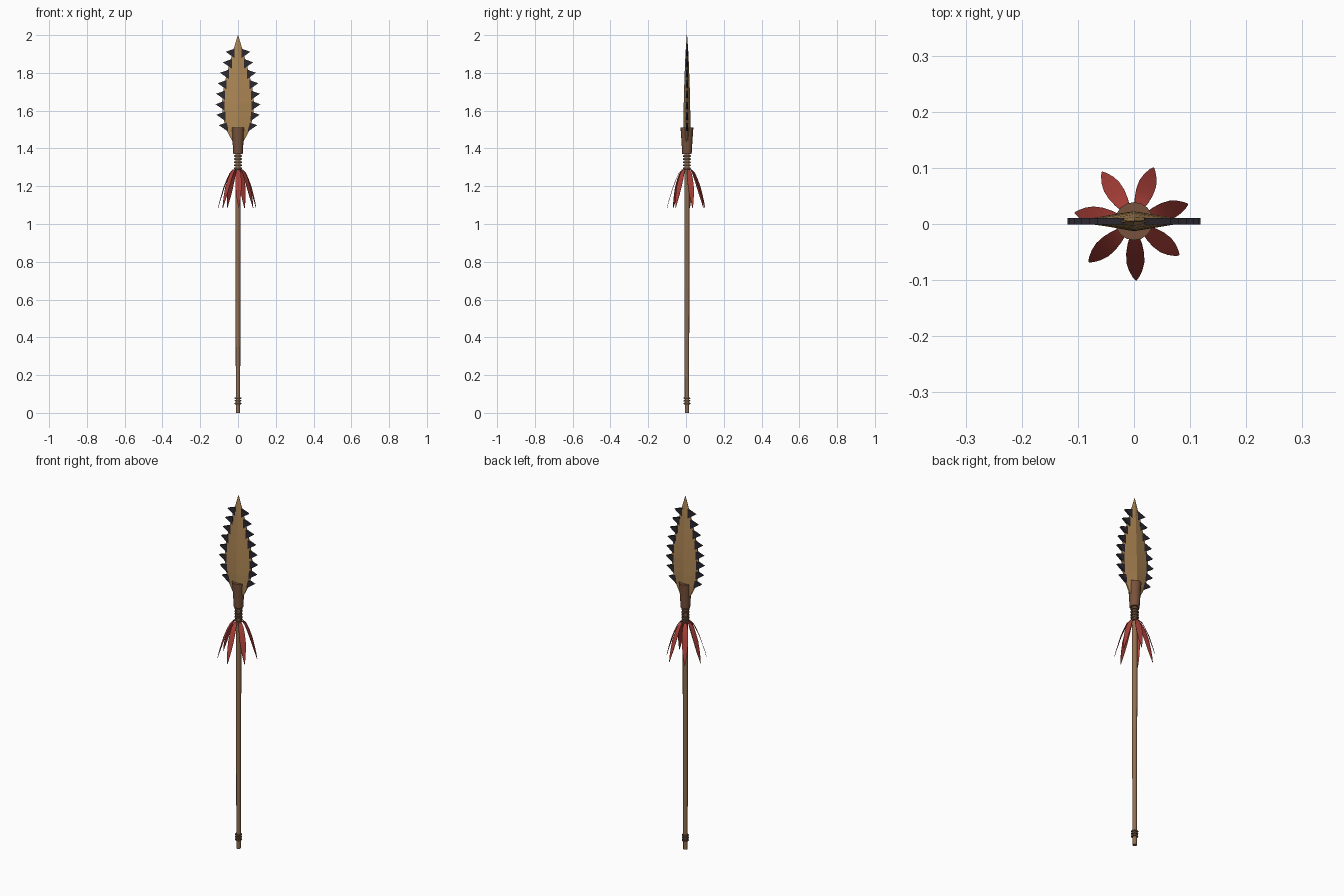
import bpy, math
from mathutils import Vector

if "Cube" in bpy.data.objects:
    bpy.data.objects.remove(bpy.data.objects["Cube"])

CY = 0.005  # the shaft axis sits slightly behind the centre


def mat(name, col):
    m = bpy.data.materials.new(name)
    m.diffuse_color = (*col, 1)
    m.use_nodes = True
    m.node_tree.nodes["Principled BSDF"].inputs["Base Color"].default_value = m.diffuse_color
    return m


WOOD = mat("wood", (0.29, 0.16, 0.08))
BLADE = mat("pale_wood", (0.42, 0.24, 0.09))
LEATHER = mat("leather", (0.19, 0.085, 0.045))
CORD = mat("cord", (0.10, 0.055, 0.03))
STONE = mat("dark_stone", (0.025, 0.022, 0.03))
RED = mat("red_feather", (0.40, 0.05, 0.04))


def make(name, verts, faces, material, smooth=False):
    me = bpy.data.meshes.new(name)
    me.from_pydata(verts, [], faces)
    me.materials.append(material)
    ob = bpy.data.objects.new(name, me)
    bpy.context.collection.objects.link(ob)
    ob.location.y = CY
    if smooth:
        bpy.ops.object.select_all(action='DESELECT')
        ob.select_set(True)
        bpy.context.view_layer.objects.active = ob
        bpy.ops.object.shade_smooth_by_angle(angle=math.radians(40))
    return ob


def loft(name, rings, material, smooth=False):
    """Skin a list of equal-length vertex rings and cap both ends."""
    n = len(rings[0])
    verts = [v for r in rings for v in r]
    faces = [(i * n + j, i * n + (j + 1) % n, (i + 1) * n + (j + 1) % n, (i + 1) * n + j)
             for i in range(len(rings) - 1) for j in range(n)]
    faces += [tuple(reversed(range(n))), tuple(range(len(verts) - n, len(verts)))]
    return make(name, verts, faces, material, smooth)


def circle(r, z, n):
    return [(r * math.cos(2 * math.pi * k / n), r * math.sin(2 * math.pi * k / n), z)
            for k in range(n)]


# Shaft
loft("shaft", [circle(r, z, 12) for r, z in
               [(0.0115, 0), (0.012, 0.3), (0.0125, 0.6), (0.014, 0.9), (0.014, 1.2), (0.014, 1.42)]],
     WOOD, True)

# Socket that holds the blade
loft("socket", [circle(r, z, 16) for r, z in
                [(0.025, 1.37), (0.029, 1.44), (0.034, 1.51)]], LEATHER, True)


# Cord bindings
def binding(name, z0, count, step, radius, thick):
    for i in range(count):
        bpy.ops.mesh.primitive_torus_add(major_radius=radius, minor_radius=thick,
                                         major_segments=16, minor_segments=6,
                                         location=(0, CY, z0 + i * step))
        ob = bpy.context.object
        ob.name = f"{name}_{i + 1}"
        ob.data.materials.append(CORD)
        bpy.ops.object.shade_smooth_by_angle(angle=math.radians(60))


binding("neck_binding", 1.295, 5, 0.016, 0.0155, 0.006)
binding("butt_binding", 0.05, 3, 0.014, 0.0135, 0.005)

# Blade: ridged section with blunt edges (z, half width, half thickness)
OUTLINE = [(1.43, 0.026, 0.016), (1.50, 0.062, 0.018), (1.56, 0.078, 0.018), (1.64, 0.085, 0.017),
           (1.72, 0.076, 0.015), (1.80, 0.058, 0.012), (1.90, 0.031, 0.008), (2.0, 0.001, 0.001)]
rings = []
for z, w, t in OUTLINE:
    e = t * 0.22
    rings.append([(w, -e, z), (w, e, z), (0, t, z), (-w, e, z), (-w, -e, z), (0, -t, z)])
loft("blade", rings, BLADE)


def half_width(z):
    for (z0, w0, _), (z1, w1, _) in zip(OUTLINE, OUTLINE[1:]):
        if z0 <= z <= z1:
            return w0 + (w1 - w0) * (z - z0) / (z1 - z0)


# Stone teeth along both edges
for side, label in ((1, "right"), (-1, "left")):
    for i in range(8):
        z = 1.515 + i * 0.0555
        w = half_width(z)
        tri = [(w - 0.012, z - 0.025), (w + 0.035, z + 0.008), (w - 0.012, z + 0.025)]
        if side < 0:
            tri = [(-x, zz) for x, zz in reversed(tri)]
        loft(f"tooth_{label}_{i + 1}",
             [[(x, y, zz) for x, zz in tri] for y in (0.006, -0.006)], STONE)

# Drooping feathers: (radius, z, half width) along the length
FEATHER = [(0.012, 1.288, 0.004), (0.025, 1.288, 0.008), (0.040, 1.270, 0.013), (0.055, 1.235, 0.016),
           (0.070, 1.195, 0.016), (0.083, 1.150, 0.012), (0.094, 1.112, 0.006), (0.100, 1.085, 0.001)]
TIPS = [(17.5, 1.0), (70, 1.01), (123, 1.04), (172, 1.06), (222, 1.08), (272, 1.05), (323, 1.0)]
for k, (deg, s) in enumerate(TIPS):
    a = math.radians(deg)
    out = Vector((math.cos(a), math.sin(a), 0))
    across = Vector((-out.y, out.x, 0))
    rings = []
    for r, z, w in FEATHER:
        c = out * (r * s) + Vector((0, 0, z))
        t = out * 0.0008
        rings.append([c - across * w - t, c - across * w + t,
                      c + across * w + t, c + across * w - t])
    loft(f"feather_{k + 1}", rings, RED, True)
